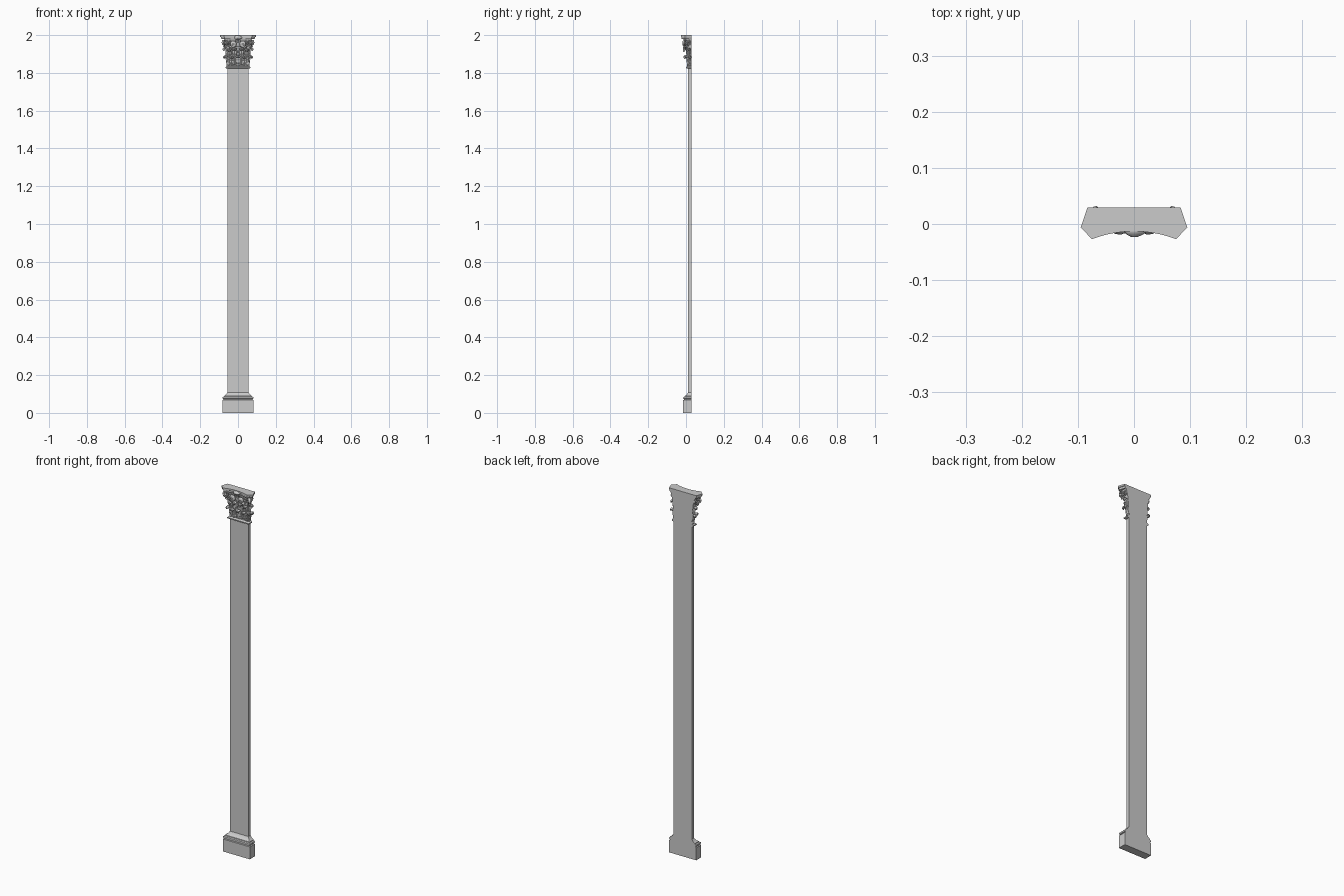
import bpy, math
from math import sin, cos, pi

if "Cube" in bpy.data.objects:
    bpy.data.objects.remove(bpy.data.objects["Cube"])

BACK, HW, FRONT = 0.029, 0.056, 0.011   # wall plane, shaft half width, shaft face


def make(name, verts, faces, smooth=None):
    me = bpy.data.meshes.new(name)
    me.from_pydata(verts, [], faces)
    me.update()
    ob = bpy.data.objects.new(name, me)
    bpy.context.collection.objects.link(ob)
    bpy.ops.object.select_all(action='DESELECT')
    bpy.context.view_layer.objects.active = ob
    ob.select_set(True)
    if smooth:
        bpy.ops.object.shade_smooth_by_angle(angle=math.radians(smooth))
    return ob


def stack(name, rings, smooth=None):
    """Loft equal-sized rings and cap both ends."""
    n = len(rings[0])
    faces = [tuple(range(n))[::-1]]
    for k in range(len(rings) - 1):
        faces += [(k*n + i, k*n + (i+1) % n, (k+1)*n + (i+1) % n, (k+1)*n + i)
                  for i in range(n)]
    faces.append(tuple(range((len(rings)-1)*n, len(rings)*n)))
    return make(name, [v for r in rings for v in r], faces, smooth)


def moulding(name, profile, smooth=None):
    """Run an (offset, z) profile round the three exposed sides."""
    return stack(name, [[(-HW-o, BACK, z), (-HW-o, FRONT-o, z),
                         (HW+o, FRONT-o, z), (HW+o, BACK, z)]
                        for o, z in profile], smooth)


def sheet(name, f, origin, angle, nu, nv, thick, mirror=True):
    """Carved sheet: f(u, v) gives (across, outward, up) on a face turned by angle."""
    ox, oy, oz = origin
    verts, faces = [], []
    for j in range(nv + 1):
        for i in range(nu + 1):
            s, o, z = f(2*i/nu - 1, j/nv)
            verts.append((ox + cos(angle)*s + sin(angle)*o,
                          min(BACK, oy + sin(angle)*s - cos(angle)*o), oz + z))
    for j in range(nv):
        for i in range(nu):
            a = j*(nu+1) + i
            faces.append((a, a+1, a+nu+2, a+nu+1))
    ob = make(name, verts, faces, 50)
    m = ob.modifiers.new("thickness", 'SOLIDIFY')
    m.thickness, m.offset = thick, -1
    if mirror:
        ob.modifiers.new("mirror", 'MIRROR')
    return ob


def leaf(w, h, r=0.006):
    """Lobed acanthus leaf with a curled tip."""
    def f(u, v):
        k = min(v, 0.65) / 0.65
        t = max(0, (v - 0.65) / 0.35)
        a = t * pi * 1.15
        width = w * (0.8 + 0.3*sin(pi*v)) * (1 - 0.65*t*t) * (0.72 + 0.28*abs(sin(4*pi*v + 0.6)))
        o = 0.002 + 0.006*k + r*(1 - cos(a)) - 0.004*u*u + 0.0012*cos(3*pi*u)
        return u*width, o, (h - r)*k + r*sin(a) - 0.004*abs(u)*k
    return f


def spiral(v, size, turns):
    a = -pi/2 + v*turns*2*pi
    r = size * (1 - 0.8*v)
    return r*cos(a), r*sin(a)


# base and shaft
moulding("base", [(.026, 0), (.026, .068), (.021, .07), (.021, .073), (.025, .075),
                  (.026, .079), (.025, .083), (.019, .086), (.018, .09), (.011, .094),
                  (.006, .099), (.003, .105), (0, .108)], 30)
moulding("shaft", [(0, .1), (0, 1.83)])

# capital core with neck ring
moulding("neck_ring", [(0, 1.822), (.006, 1.823), (.01, 1.826), (.01, 1.831),
                       (.006, 1.835), (0, 1.837)], 40)
moulding("capital_bell", [(0, 1.83), (.002, 1.86), (.004, 1.91), (.008, 1.945),
                          (.014, 1.97), (.021, 1.987)], 40)

# abacus with concave front and clipped corners
N = 16
arc = [(-.075 + .15*i/N, -.013 - .014*(2*i/N - 1)**2) for i in range(N + 1)]
outline = [(-.083, BACK), (-.095, -.006)] + arc + [(.095, -.006), (.083, BACK)]
stack("abacus", [[(x*k, BACK + (y - BACK)*k, z) for x, y in outline]
                 for k, z in ((.93, 1.98), (.95, 1.985), (.96, 1.989), (1, 1.991), (1, 2))])

# acanthus leaves: two front rows, corners and sides
sheet("lower_centre_leaf", leaf(.016, .055), (0, FRONT, 1.836), 0, 12, 28, .003, False)
sheet("lower_front_leaf", leaf(.014, .052), (.034, FRONT, 1.836), 0, 12, 28, .003)
sheet("lower_corner_leaf", leaf(.012, .055), (.055, FRONT + .001, 1.836), pi/4, 12, 28, .003)
sheet("lower_side_leaf", leaf(.011, .052), (HW, .022, 1.836), pi/2, 12, 28, .003)
sheet("upper_front_leaf", leaf(.014, .09, .007), (.018, FRONT - .002, 1.842), 0, 12, 28, .003)
sheet("upper_outer_leaf", leaf(.013, .084, .007), (.047, FRONT - .002, 1.842), 0, 12, 28, .003)
sheet("upper_side_leaf", leaf(.01, .085), (HW + .002, .017, 1.845), pi/2, 12, 28, .003)


# corner volutes: stem rising from the leaves then rolling inward
def volute(u, v):
    if v < 0.2:
        k = v / 0.2
        return u*.006, -.004 + .019*k*k, -.06 + .043*k
    k = (v - 0.2) / 0.8
    x, z = spiral(k, .017, 1.9)
    return u*(.006 + .002*k), .015 + x, z


sheet("corner_volute", volute, (.0605, .006, 1.961), pi/4, 2, 60, .003)


# scrolls lying on the front face and side face
def scroll(size):
    def f(u, v):
        if v < 0.25:
            k = v / 0.25
            x, z = -size*1.5*(1 - k), -size*(1 + 1.3*(1 - k)**2)
        else:
            x, z = spiral((v - 0.25)/0.75, size, 1.7)
        d = .0028 * (1 - .4*v)
        n = math.hypot(x, z) or 1
        return x*(1 + u*d/n), .012 + .003*v + .002*(1 - u*u), z*(1 + u*d/n)
    return f


sheet("front_scroll", scroll(.017), (.047, FRONT - .002, 1.96), 0, 4, 50, .009)
sheet("inner_scroll", lambda u, v: (lambda p: (-p[0], p[1], p[2]))(scroll(.01)(u, v)),
      (.026, FRONT - .004, 1.953), 0, 4, 44, .009)
sheet("side_scroll", scroll(.012), (HW + .003, .016, 1.962), pi/2, 4, 44, .008)


# central fan of petals and the flower on the abacus
def petal(length, w, tilt):
    def f(u, v):
        s = u*w*sin(pi*(0.12 + 0.8*v))
        up = length*v
        return (s*cos(tilt) + up*sin(tilt), .011 + .009*v*v + .002*(1 - u*u),
                up*cos(tilt) - s*sin(tilt))
    return f


for i in range(-2, 3):
    sheet("fan_petal", petal(.04 - .004*abs(i), .006, i*0.36),
          (0, FRONT - .002, 1.938), 0, 6, 10, .004, False)

flower = [[(x*k, -.006 - d, 1.987 + z*k) for x, z in
           [(cos(a)*.02*(1 + .12*cos(3*a)), sin(a)*.011) for a in
            [2*pi*i/20 for i in range(20)]]]
          for k, d in ((1, 0), (1, .008), (.7, .013), (.3, .017))]
stack("abacus_flower", flower, 40)
